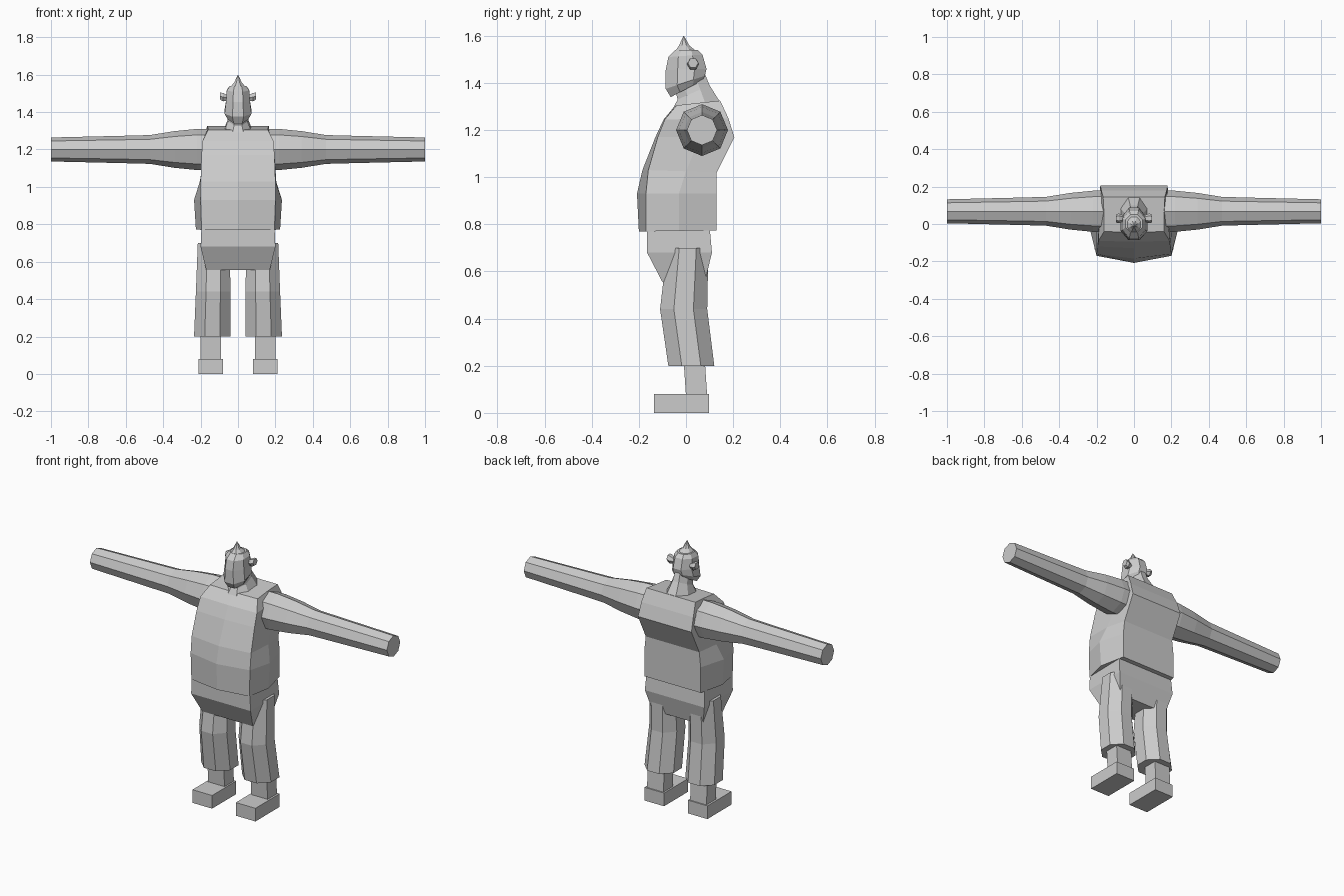
import bpy, bmesh, math

if "Cube" in bpy.data.objects:
    bpy.data.objects.remove(bpy.data.objects["Cube"])


def loft(name, rings, mirror=False):
    """Skin a stack of equal-length point rings, capped at both ends."""
    bm = bmesh.new()
    loops = [[bm.verts.new(p) for p in ring] for ring in rings]
    for a, b in zip(loops, loops[1:]):
        for i in range(len(a)):
            j = (i + 1) % len(a)
            bm.faces.new((a[i], a[j], b[j], b[i]))
    bm.faces.new(loops[0])
    bm.faces.new(loops[-1])
    bmesh.ops.recalc_face_normals(bm, faces=bm.faces[:])
    mesh = bpy.data.meshes.new(name)
    bm.to_mesh(mesh)
    bm.free()
    ob = bpy.data.objects.new(name, mesh)
    bpy.context.collection.objects.link(ob)
    if mirror:
        ob.modifiers.new("Mirror", 'MIRROR')
    return ob


def oval(x0, x1, y0, y1, zf, zb, n=8):
    """Flat-sided n-gon filling a box; height runs from zf (front) to zb (back)."""
    k = 1 / math.cos(math.pi / n)
    pts = []
    for i in range(n):
        a = 2 * math.pi * (i + 0.5) / n
        c, s = math.cos(a) * k, math.sin(a) * k
        pts.append(((x0 + x1) / 2 + c * (x1 - x0) / 2,
                    (y0 + y1) / 2 + s * (y1 - y0) / 2,
                    zf + (zb - zf) * (s + 1) / 2))
    return pts


def box(x0, x1, y0, y1, z):
    return [(x0, y0, z), (x1, y0, z), (x1, y1, z), (x0, y1, z)]


# Shirt: keeled front, bulging sides, hunched flat back
def torso(yf, yc, ym, yb, xf, xs, xb, zf, zb):
    half = [(xf, yc, zf), (xs, ym, (zf + zb) / 2), (xb, yb, zb)]
    return [(0, yf, zf)] + half + [(-x, y, z) for x, y, z in reversed(half)]


loft("shirt", [torso(*r) for r in (
    (-.045, -.040, .05, .145, .160, .160, .165, 1.305, 1.325),
    (-.095, -.090, .06, .180, .190, .185, .175, 1.245, 1.25),
    (-.130, -.120, .06, .205, .195, .180, .180, 1.17, 1.17),
    (-.185, -.160, .00, .130, .200, .205, .180, 1.03, 1.02),
    (-.208, -.170, -.03, .130, .200, .235, .190, .93, .93),
    (-.200, -.170, -.03, .130, .195, .225, .190, .77, .775))])

# Trouser seat
loft("trouser_seat", [
    box(-.195, .195, -.165, .10, .79), box(-.20, .20, -.165, .11, .68),
    box(-.17, .17, -.10, .08, .555)])

# Trouser legs, ankles and shoes
loft("trouser_legs", [oval(*r) for r in (
    (.045, .215, -.08, .095, .70, .70),
    (.04, .225, -.11, .09, .44, .44),
    (.04, .235, -.075, .12, .20, .20))], True)
loft("ankles", [box(.09, .20, -.01, .08, .22), box(.09, .20, .0, .09, .07)], True)
loft("shoes", [box(.08, .212, -.135, .097, .08), box(.08, .212, -.135, .097, 0)], True)

# Arms: tapered octagons with a point upwards
loft("arms", [[(x, .068 + r * math.cos(i * math.pi / 4), 1.2 + r * math.sin(i * math.pi / 4))
               for i in range(8)]
              for x, r in ((.15, .11), (.22, .11), (.34, .098), (.47, .077),
                           (.62, .073), (1.0, .064))], True)

# Neck flaring down to the shoulders
loft("neck", [oval(*r) for r in (
    (-.04, .04, -.05, .08, 1.38, 1.44),
    (-.05, .05, -.035, .10, 1.33, 1.39),
    (-.078, .078, -.065, .15, 1.275, 1.31))])

# Head with heavy jaw
loft("head", [oval(*r) for r in (
    (-.045, .045, -.045, .05, 1.54, 1.54),
    (-.06, .06, -.075, .07, 1.51, 1.52),
    (-.064, .064, -.086, .087, 1.455, 1.46),
    (-.072, .072, -.086, .08, 1.375, 1.43),
    (-.055, .055, -.065, .07, 1.34, 1.41))])

# Pointed tuft of hair
loft("hair_tuft", [oval(*r) for r in (
    (-.045, .045, -.05, .05, 1.53, 1.53),
    (-.02, .02, -.03, .015, 1.558, 1.558),
    (-.001, .001, -.011, -.009, 1.60, 1.60))])

# Ears: small flared discs
loft("ears", [[(x, .03 + r * math.cos(i * math.pi / 3), z + r * math.sin(i * math.pi / 3))
               for i in range(6)]
              for x, r, z in ((.05, .014, 1.475), (.08, .026, 1.48), (.095, .022, 1.485))], True)
